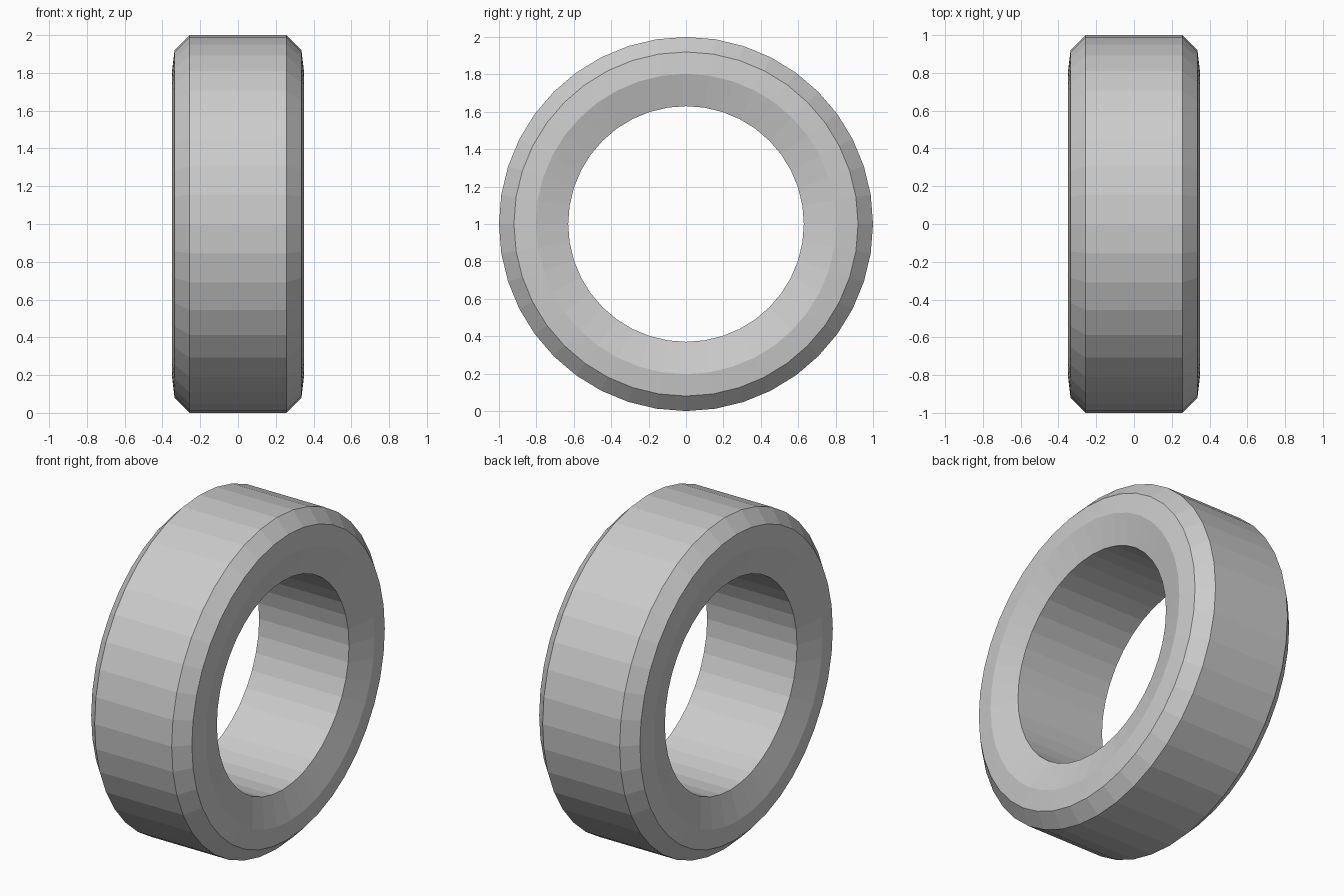
import bpy, bmesh, math

if "Cube" in bpy.data.objects:
    bpy.data.objects.remove(bpy.data.objects["Cube"])

SEGMENTS = 40

# Closed cross-section (x, radius), mirrored around the middle plane
half = [(0.257, 1.0), (0.336, 0.92), (0.35, 0.803), (0.30, 0.63)]
profile = half + [(-x, r) for x, r in reversed(half)]

# Revolve the profile around the x axis at height z = 1
bm = bmesh.new()
rings = []
for i in range(SEGMENTS):
    a = 2 * math.pi * i / SEGMENTS
    rings.append([bm.verts.new((x, r * math.cos(a), 1 + r * math.sin(a))) for x, r in profile])
n = len(profile)
for i in range(SEGMENTS):
    r0, r1 = rings[i], rings[(i + 1) % SEGMENTS]
    for j in range(n):
        k = (j + 1) % n
        bm.faces.new((r0[j], r0[k], r1[k], r1[j]))
bmesh.ops.recalc_face_normals(bm, faces=bm.faces)

mesh = bpy.data.meshes.new("tire")
bm.to_mesh(mesh)
bm.free()

# Single flat grey
grey = bpy.data.materials.new("light grey")
grey.diffuse_color = (0.6, 0.6, 0.6, 1)
grey.use_nodes = True
grey.node_tree.nodes["Principled BSDF"].inputs["Base Color"].default_value = grey.diffuse_color
mesh.materials.append(grey)

tire = bpy.data.objects.new("tire", mesh)
bpy.context.collection.objects.link(tire)
